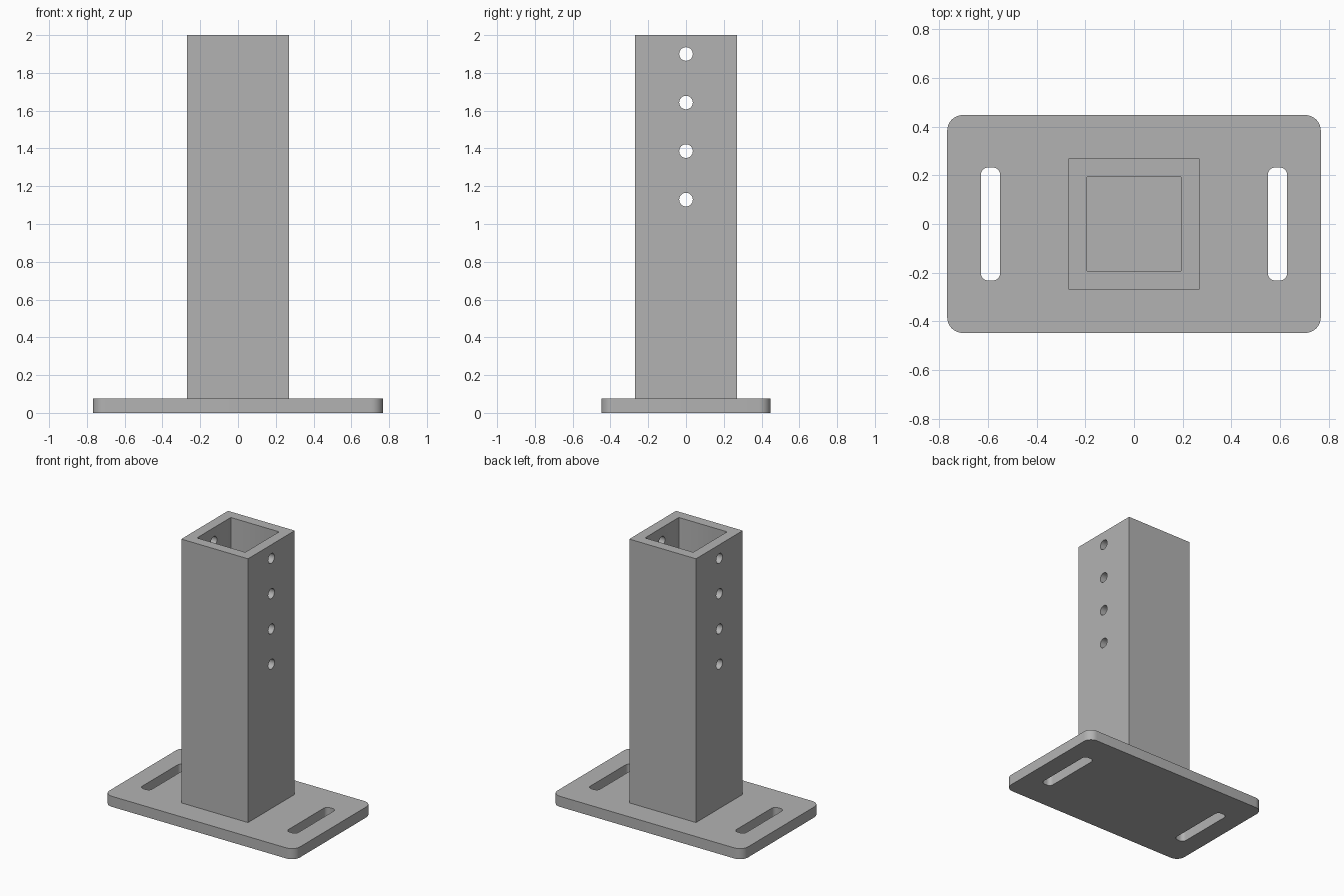
import bpy
import bmesh
from math import cos, sin, pi, radians

cube = bpy.data.objects.get("Cube")
if cube:
    bpy.data.objects.remove(cube, do_unlink=True)

STEEL = (0.45, 0.45, 0.45, 1.0)
steel = bpy.data.materials.new("grey steel")
steel.use_nodes = True
steel.diffuse_color = STEEL
steel.node_tree.nodes["Principled BSDF"].inputs["Base Color"].default_value = STEEL

PLATE_TOP = 0.077
TUBE_TOP = 2.0


def rounded_rect(cx, hx, hy, r, steps=8):
    """Counter-clockwise outline of a rectangle with rounded corners."""
    pts = []
    for q, (sx, sy) in enumerate(((1, 1), (-1, 1), (-1, -1), (1, -1))):
        for i in range(steps + 1):
            a = (q + i / steps) * pi / 2
            pts.append((cx + sx * (hx - r) + r * cos(a), sy * (hy - r) + r * sin(a)))
    return pts


def prism(name, outline, z0, z1):
    """Solid made by extruding an outline upwards."""
    bm = bmesh.new()
    low = [bm.verts.new((x, y, z0)) for x, y in outline]
    high = [bm.verts.new((x, y, z1)) for x, y in outline]
    n = len(outline)
    bm.faces.new(low[::-1])
    bm.faces.new(high)
    for i in range(n):
        j = (i + 1) % n
        bm.faces.new((low[i], low[j], high[j], high[i]))
    mesh = bpy.data.meshes.new(name)
    bm.to_mesh(mesh)
    bm.free()
    mesh.materials.append(steel)
    obj = bpy.data.objects.new(name, mesh)
    bpy.context.collection.objects.link(obj)
    return obj


def square(h):
    return [(-h, -h), (h, -h), (h, h), (-h, h)]


def activate(obj):
    bpy.ops.object.select_all(action="DESELECT")
    obj.select_set(True)
    bpy.context.view_layer.objects.active = obj


def cut(target, cutters):
    """Subtract each cutter from the target and discard it."""
    for cutter in cutters:
        cutter.hide_render = True
        activate(target)
        mod = target.modifiers.new("cut", "BOOLEAN")
        mod.operation = "DIFFERENCE"
        mod.solver = "EXACT"
        mod.object = cutter
        bpy.ops.object.modifier_apply(modifier=mod.name)
        bpy.data.objects.remove(cutter, do_unlink=True)
    activate(target)
    bpy.ops.object.shade_smooth_by_angle(angle=radians(30))


# Base plate with two mounting slots
plate = prism("base_plate", rounded_rect(0, 0.768, 0.448, 0.064), 0, PLATE_TOP)
cut(plate, [prism("slot_cutter", rounded_rect(side * 0.59, 0.04, 0.232, 0.03), -0.1, 0.2)
            for side in (-1, 1)])

# Square tube, open at the top
tube = prism("square_tube", square(0.269), PLATE_TOP, TUBE_TOP)
cutters = [prism("bore_cutter", rounded_rect(0, 0.195, 0.195, 0.005, 2), 0, 2.1)]

# Row of pin holes through both side walls
for i in range(4):
    bpy.ops.mesh.primitive_cylinder_add(vertices=32, radius=0.036, depth=1,
                                        location=(0, 0, 1.9 - i * 0.257),
                                        rotation=(0, pi / 2, 0))
    hole = bpy.context.object
    hole.name = "pin_hole_cutter"
    hole.data.materials.append(steel)
    cutters.append(hole)
cut(tube, cutters)
